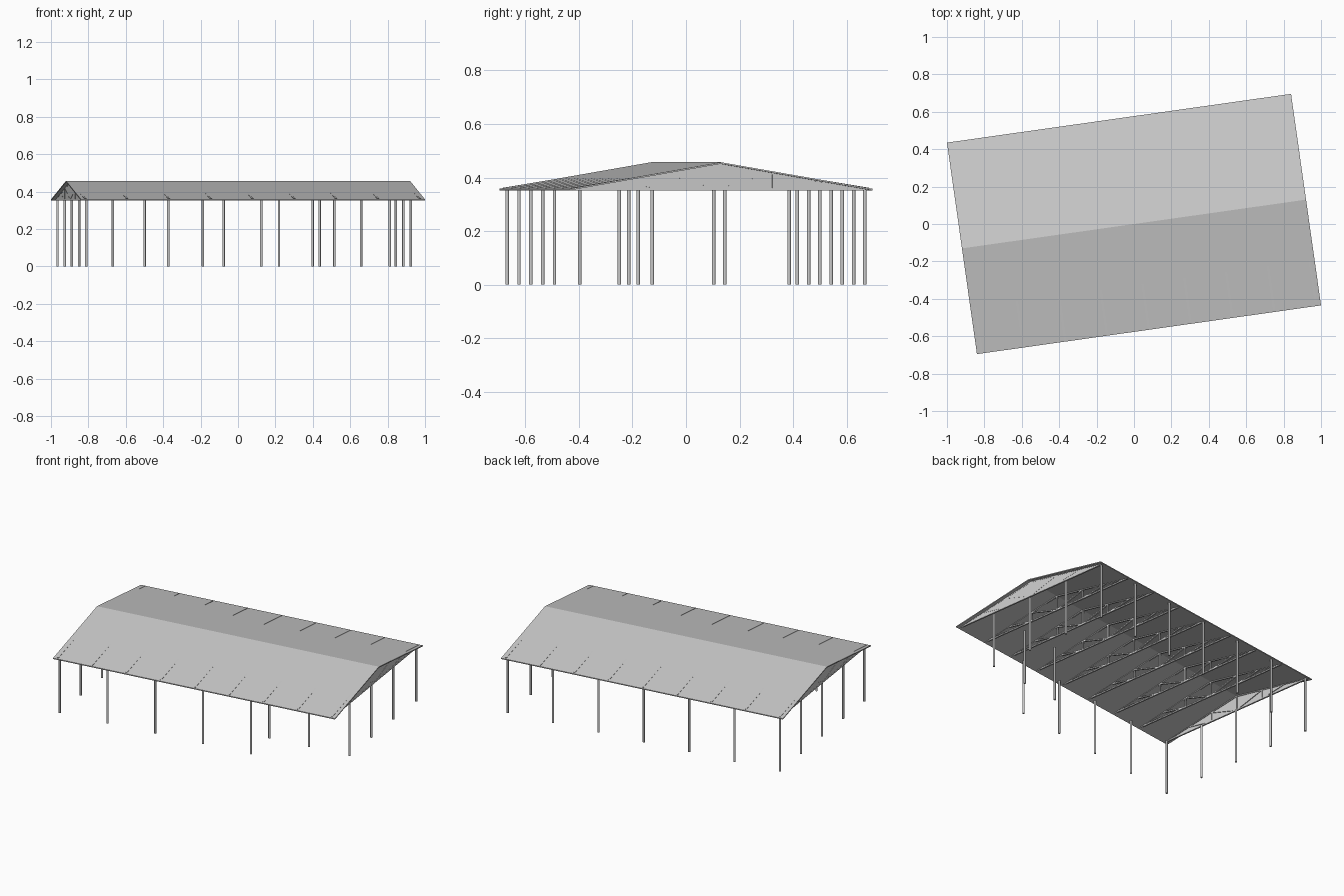
import bpy, bmesh, math
from mathutils import Vector, Matrix

if "Cube" in bpy.data.objects:
    bpy.data.objects.remove(bpy.data.objects["Cube"])

ANGLE = math.atan2(0.26, 1.835)     # whole pavilion is turned on plan
HL, HW = 0.929, 0.571               # half length, half width of roof
EAVE, RIDGE, T = 0.358, 0.457, 0.006


def finish(name, bm):
    bmesh.ops.recalc_face_normals(bm, faces=bm.faces)
    me = bpy.data.meshes.new(name)
    bm.to_mesh(me)
    bm.free()
    ob = bpy.data.objects.new(name, me)
    ob.rotation_euler.z = ANGLE
    bpy.context.collection.objects.link(ob)
    return ob


def extrude_profile(name, pts, u0, u1):
    """Extrude a (v, z) profile along the length of the building."""
    bm = bmesh.new()
    face = bm.faces.new([bm.verts.new((u0, v, z)) for v, z in pts])
    new = bmesh.ops.extrude_face_region(bm, geom=[face])["geom"]
    bmesh.ops.translate(bm, vec=(u1 - u0, 0, 0),
                        verts=[g for g in new if isinstance(g, bmesh.types.BMVert)])
    return finish(name, bm)


def bar(bm, u, a, b, w=0.010, h=0.009):
    """Rectangular timber between two (v, z) points in the plane x = u."""
    a, b = Vector((u, *a)), Vector((u, *b))
    d = b - a
    rot = Matrix.Rotation(math.atan2(d.z, d.y), 4, 'X')
    m = Matrix.Translation((a + b) / 2) @ rot @ Matrix.Diagonal((w, d.length, h, 1))
    bmesh.ops.create_cube(bm, size=1, matrix=m)


# Gabled roof sheet
extrude_profile("roof", [(-HW, EAVE), (0, RIDGE), (HW, EAVE),
                         (HW, EAVE - T), (0, RIDGE - T), (-HW, EAVE - T)], -HL, HL)

# Gable infill panels
for name, u in (("left_gable_panel", -0.905), ("right_gable_panel", 0.905)):
    extrude_profile(name, [(-HW + 0.02, EAVE - 0.004), (0, RIDGE - 0.004),
                           (HW - 0.02, EAVE - 0.004)], u - 0.002, u + 0.002)

# Roof trusses; the rafters just break through the lower half of the roof
for i in range(9):
    u = -0.903 + i * 1.806 / 8
    bm = bmesh.new()
    bar(bm, u, (-0.555, 0.356), (0.555, 0.356), h=0.008)
    bar(bm, u, (0, 0.356), (0, RIDGE - 0.008))
    for s in (-1, 1):
        bar(bm, u, (s * 0.56, 0.3575), (0, RIDGE - 0.0075))
        bar(bm, u, (0, 0.356), (s * 0.2, 0.415), h=0.007)
        bar(bm, u, (s * 0.2, 0.356), (s * 0.2, 0.415), h=0.007)
        bar(bm, u, (s * 0.2, 0.356), (s * 0.38, 0.386), h=0.007)
    finish(f"truss_{i + 1}", bm)

# Posts: back row, short front row, both ends, and the recessed corner
E, V = 0.897, 0.547
spots = [(-E + 2 * E * i / 6, V) for i in range(7)]
spots += [(-E + 0.315 * i, -V) for i in range(5)]
spots += [(-E, -V + 2 * V * i / 4) for i in (1, 2, 3)]
spots += [(0.89, V - 0.2845 * i) for i in (1, 2, 3)]
spots += [(0.36, -0.302), (0.622, -0.304)]
for i, (u, v) in enumerate(spots):
    bm = bmesh.new()
    bmesh.ops.create_cone(bm, cap_ends=True, segments=16, radius1=0.0065,
                          radius2=0.0065, depth=0.356,
                          matrix=Matrix.Translation((u, v, 0.178)))
    ob = finish(f"post_{i + 1}", bm)
    bpy.context.view_layer.objects.active = ob
    bpy.ops.object.select_all(action='DESELECT')
    ob.select_set(True)
    bpy.ops.object.shade_smooth_by_angle(angle=math.radians(40))
